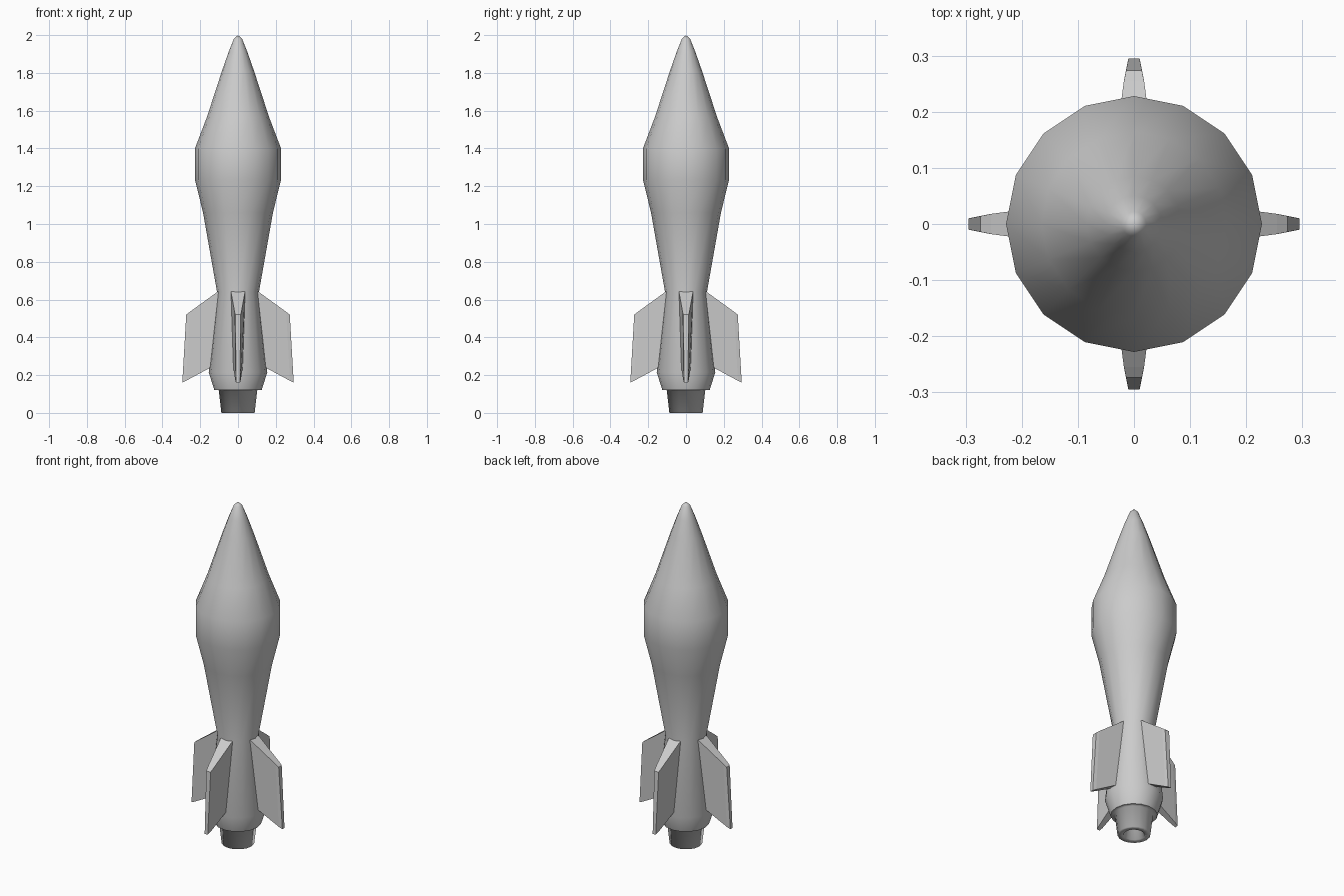
import bpy
import bmesh
from math import cos, sin, pi
from mathutils import Matrix

cube = bpy.data.objects.get("Cube")
if cube:
    bpy.data.objects.remove(cube, do_unlink=True)

SIDES = 16

grey = bpy.data.materials.new("plain grey")
grey.use_nodes = True
grey.diffuse_color = (0.6, 0.6, 0.6, 1)
grey.node_tree.nodes["Principled BSDF"].inputs["Base Color"].default_value = (0.6, 0.6, 0.6, 1)


def finish(name, bm, smooth):
    bmesh.ops.recalc_face_normals(bm, faces=bm.faces)
    for face in bm.faces:
        face.smooth = smooth
    mesh = bpy.data.meshes.new(name)
    bm.to_mesh(mesh)
    bm.free()
    mesh.materials.append(grey)
    obj = bpy.data.objects.new(name, mesh)
    bpy.context.collection.objects.link(obj)
    return obj


def lathe(name, profile):
    """Spin (radius, height) points around z; zero radius closes an end."""
    bm = bmesh.new()
    rings = []
    for r, z in profile:
        count = SIDES if r else 1
        rings.append([bm.verts.new((r * cos(2 * pi * i / SIDES), r * sin(2 * pi * i / SIDES), z))
                      for i in range(count)])
    for low, high in zip(rings, rings[1:]):
        for i in range(SIDES):
            j = i + 1
            quad = [low[i % len(low)], low[j % len(low)],
                    high[j % len(high)], high[i % len(high)]]
            bm.faces.new(list(dict.fromkeys(quad)))
    return finish(name, bm, True)


def fin(name, angle):
    """Tapered blade: each station is (radius, half width, height), top then bottom."""
    stations = [((0.08, 0.040, 0.655), (0.10, 0.027, 0.27)),
                ((0.11, 0.037, 0.64), (0.155, 0.024, 0.235)),
                ((0.255, 0.018, 0.535), (0.275, 0.014, 0.17)),
                ((0.274, 0.014, 0.52), (0.295, 0.010, 0.16))]
    bm = bmesh.new()
    loops = []
    for (rt, wt, zt), (rb, wb, zb) in stations:
        corners = [(rt, -wt, zt), (rt, wt, zt), (rb, wb, zb), (rb, -wb, zb)]
        loops.append([bm.verts.new(c) for c in corners])
    for a, b in zip(loops, loops[1:]):
        for i in range(4):
            j = (i + 1) % 4
            bm.faces.new((a[i], a[j], b[j], b[i]))
    bm.faces.new(loops[0])
    bm.faces.new(loops[-1])
    bm.transform(Matrix.Rotation(angle, 4, "Z"))
    return finish(name, bm, False)


# Hull with pointed nose, wide waist and flared tail
lathe("hull", [(0.125, 0.12), (0.155, 0.215), (0.111, 0.64), (0.185, 1.06),
               (0.228, 1.235), (0.228, 1.4), (0.165, 1.565), (0.085, 1.81),
               (0.05, 1.91), (0.022, 1.98), (0, 2.0)])

# Exhaust nozzle with the tail ledge and a recessed bore
lathe("nozzle", [(0.125, 0.12), (0.102, 0.12), (0.088, 0), (0.055, 0),
                 (0.045, 0.08), (0, 0.08)])

# Four tail fins
for index, side in enumerate(("left", "back", "right", "front")):
    fin(side + "_fin", index * pi / 2)
